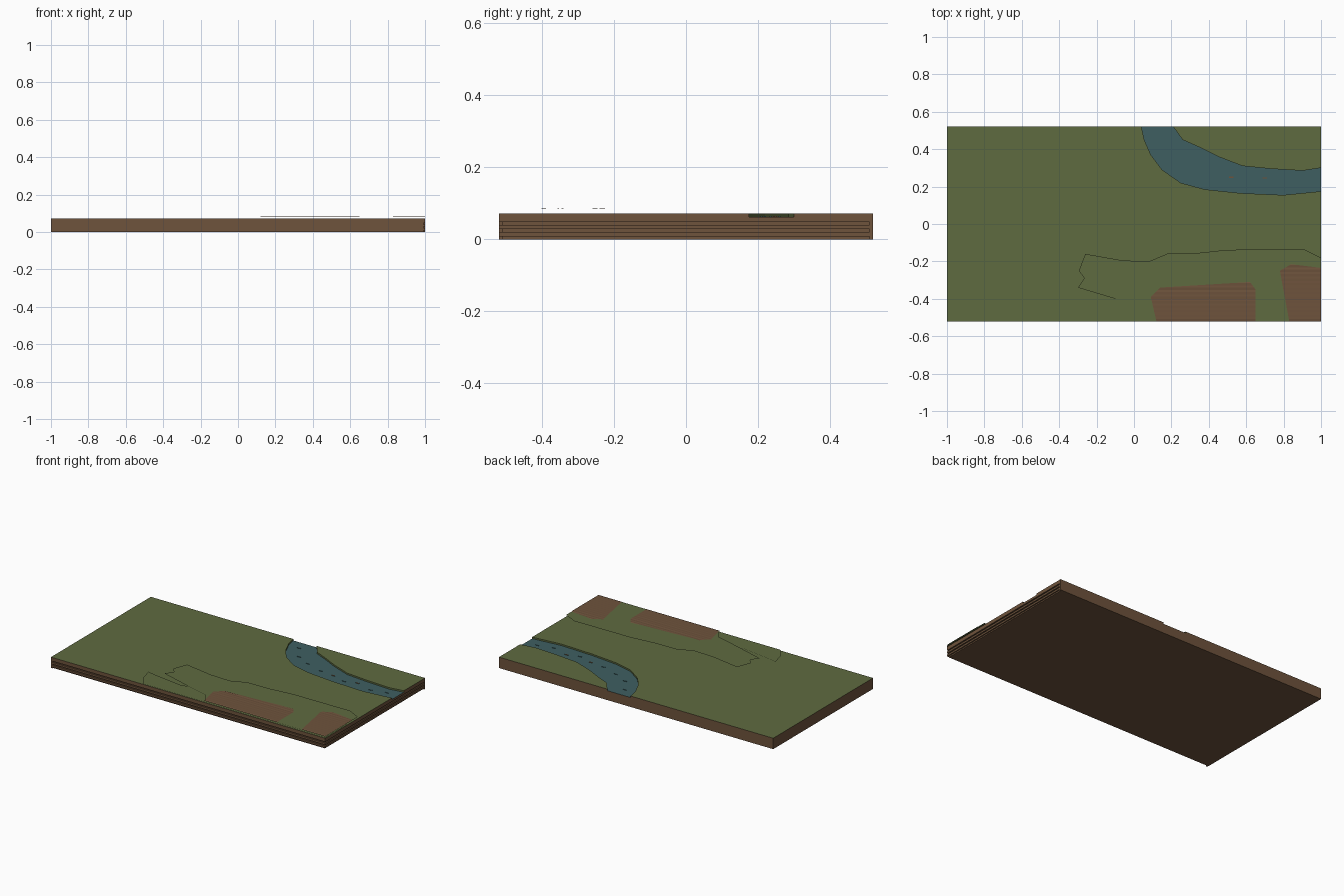
import bpy, bmesh
from mathutils import Vector

cube = bpy.data.objects.get("Cube")
if cube:
    bpy.data.objects.remove(cube, do_unlink=True)

HX, HY = 1.0, 0.52          # half extents of the plot
BED, TOP = 0.06, 0.072      # river bed and lawn heights


def material(name, rgb):
    m = bpy.data.materials.new(name)
    m.use_nodes = True
    lin = [((c / 255 + 0.055) / 1.055) ** 2.4 for c in rgb] + [1]
    m.diffuse_color = lin
    m.node_tree.nodes["Principled BSDF"].inputs["Base Color"].default_value = lin
    return m


EARTH = material("earth brown", (110, 83, 60))
GRASS = material("grass green", (95, 107, 64))
WATER = material("river blue", (62, 95, 97))


def finish(name, bm, *mats):
    bmesh.ops.recalc_face_normals(bm, faces=bm.faces)
    mesh = bpy.data.meshes.new(name)
    bm.to_mesh(mesh)
    bm.free()
    for m in mats:
        mesh.materials.append(m)
    obj = bpy.data.objects.new(name, mesh)
    bpy.context.collection.objects.link(obj)
    return obj


def polygon(bm, pts, z):
    return bm.faces.new([bm.verts.new((x, y, z)) for x, y in pts])


def prism(name, pts, z0, z1, *mats):
    """Upright prism; with two materials the plot's outer cut faces use the second."""
    bm = bmesh.new()
    face = polygon(bm, pts, z0)
    ext = bmesh.ops.extrude_face_region(bm, geom=[face])["geom"]
    for v in ext:
        if isinstance(v, bmesh.types.BMVert):
            v.co.z = z1
    if len(mats) > 1:
        for f in bm.faces:
            c = f.calc_center_median()
            flat = max(v.co.z for v in f.verts) == min(v.co.z for v in f.verts)
            edge = abs(c.x) > HX - 0.001 or abs(c.y) > HY - 0.001
            f.material_index = int(edge and not flat)
    return finish(name, bm, *mats)


def box(name, x0, x1, y0, y1, z0, z1, mat):
    return prism(name, [(x0, y0), (x1, y0), (x1, y1), (x0, y1)], z0, z1, mat)


def terrace(name, pts, z0, z1, slope):
    """Raised lawn with a sloping earth bank, cut flush at the plot's edges."""
    bm = bmesh.new()
    face = polygon(bm, pts, z0)
    if face.normal.z < 0:
        face.normal_flip()
    ring = bmesh.ops.inset_region(bm, faces=[face], thickness=slope)["faces"]
    for f in ring:
        f.material_index = 1
    for v in face.verts:
        v.co.z = z1
        if v.co.y < -HY + slope * 1.3:
            v.co.y = -HY
        if v.co.x > HX - slope * 1.3:
            v.co.x = HX
    return finish(name, bm, GRASS, EARTH)


def ploughed_field(name, pts, z, pitch=0.012, ridge=0.002):
    """Field sliced into rows, with every second line lifted into a ridge."""
    bm = bmesh.new()
    polygon(bm, pts, z)
    y, lift = -HY + pitch, True
    while y < max(p[1] for p in pts):
        cut = bmesh.ops.bisect_plane(bm, geom=bm.verts[:] + bm.edges[:] + bm.faces[:],
                                     plane_co=Vector((0, y, z)), plane_no=(0, 1, 0))
        for v in cut["geom_cut"]:
            if lift and isinstance(v, bmesh.types.BMVert):
                v.co.z = z + ridge
        y, lift = y + pitch, not lift
    for f in bm.faces:
        f.normal_update()
        if f.normal.z < 0:
            f.normal_flip()
    return finish(name, bm, EARTH)


# Earth block, with strata ledges on the front and the +x side
G = 0.008
box("earth_core", -HX, HX - G, -HY + G, HY, 0, BED, EARTH)
box("left_end_plate", -HX, -HX + 0.01, -HY, HY, 0, BED, EARTH)
box("back_end_plate", -HX, HX, HY - 0.01, HY, 0, BED, EARTH)
for i in range(3):
    z = 0.008 + i * 0.02
    box(f"stratum_{i + 1}", -HX + 0.005, HX, -HY, HY - 0.005, z, z + 0.012, EARTH)

# River banks, listed from the back edge to the +x edge
south = [(.04, HY), (.055, .45), (.09, .37), (.15, .29), (.25, .22), (.38, .185),
         (.57, .165), (.8, .155), (HX, .175)]
north = [(.21, HY), (.26, .45), (.35, .41), (.45, .36), (.58, .31), (.73, .295),
         (.9, .285), (HX, .30)]
prism("lawn", [(-HX, HY), (-HX, -HY), (HX, -HY)] + south[::-1], BED, TOP, GRASS, EARTH)
prism("far_bank_lawn", north + [(HX, HY)], BED, TOP, GRASS, EARTH)
prism("river_water", south + north[::-1], BED, BED + 0.002, WATER, EARTH)

# Ripples along the river
mid = [(.13, .45), (.2, .35), (.3, .3), (.42, .26), (.52, .25), (.62, .22),
       (.7, .245), (.82, .21), (.92, .235)]
for i, (x, y) in enumerate(mid):
    mat = EARTH if i in (4, 6) else WATER
    box(f"ripple_{i + 1}", x - .012, x + .012, y - .003, y + .003, BED, BED + .005, mat)

# Stepped terraces
terrace("lower_terrace",
        [(-.40, -.36), (-.375, -.45), (-.325, -HY), (HX, -HY), (HX, -.30), (0, -.34),
         (-.12, -.41), (-.38, -.37)],
        TOP, 0.077, 0.01)
terrace("upper_terrace",
        [(-.26, -.16), (-.295, -.25), (-.265, -.29), (-.30, -.34), (-.10, -.40),
         (.08, -.45), (.12, -HY), (HX, -HY), (HX, -.18), (.91, -.135), (.5, -.138),
         (.34, -.155), (.18, -.158), (.08, -.2), (-.06, -.195)],
        TOP, 0.083, 0.009)

# Ploughed fields
ploughed_field("middle_field",
               [(.09, -.39), (.14, -.34), (.62, -.31), (.65, -.35), (.65, -HY),
                (.12, -HY)], 0.0838)
ploughed_field("corner_field",
               [(.78, -.25), (.84, -.215), (HX, -.235), (HX, -HY), (.83, -HY)], 0.0838)
